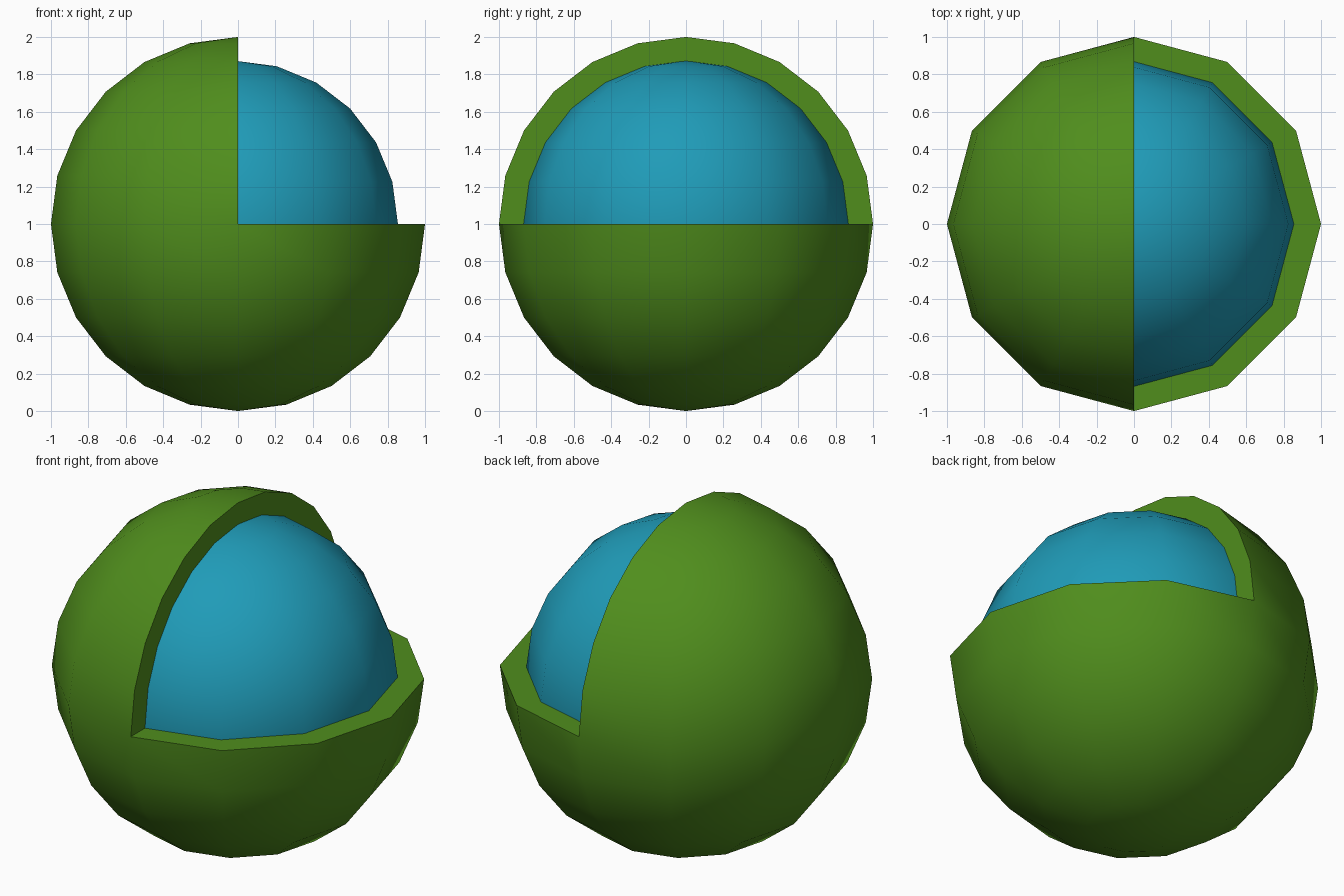
import bpy, bmesh
from math import atan2, radians

if "Cube" in bpy.data.objects:
    bpy.data.objects.remove(bpy.data.objects["Cube"])

EPS = 1e-4


def sphere(radius):
    bm = bmesh.new()
    bmesh.ops.create_uvsphere(bm, u_segments=12, v_segments=12, radius=radius)
    return bm


def finish(bm, name, color, location):
    bmesh.ops.recalc_face_normals(bm, faces=bm.faces)
    mesh = bpy.data.meshes.new(name)
    bm.to_mesh(mesh)
    bm.free()
    obj = bpy.data.objects.new(name, mesh)
    obj.location = location
    bpy.context.collection.objects.link(obj)
    mat = bpy.data.materials.new(name + "_color")
    mat.diffuse_color = color
    mat.use_nodes = True
    mat.node_tree.nodes["Principled BSDF"].inputs["Base Color"].default_value = mat.diffuse_color
    mesh.materials.append(mat)
    bpy.ops.object.select_all(action='DESELECT')
    obj.select_set(True)
    bpy.context.view_layer.objects.active = obj
    bpy.ops.object.shade_smooth_by_angle(angle=radians(40))


# Outer shell: sphere with the upper right quarter removed
bm = sphere(1.0)
quarter = [f for f in bm.faces
           if f.calc_center_median().x > EPS and f.calc_center_median().z > EPS]
bmesh.ops.delete(bm, geom=quarter, context='FACES')

# Flat half-disc walls closing the cut
upright = [v for v in bm.verts if abs(v.co.x) < EPS and v.co.z > -EPS]
level = [v for v in bm.verts if abs(v.co.z) < EPS and v.co.x > -EPS]
bm.faces.new(sorted(upright, key=lambda v: atan2(max(v.co.z, 0), v.co.y)))
bm.faces.new(sorted(level, key=lambda v: atan2(max(v.co.x, 0), v.co.y)))
finish(bm, "outer_shell", (0.08, 0.27, 0.012, 1), (0, 0, 1))

# Inner core, set slightly back into the shell
finish(sphere(0.873), "inner_core", (0.014, 0.33, 0.48, 1), (-0.018, 0, 1))
